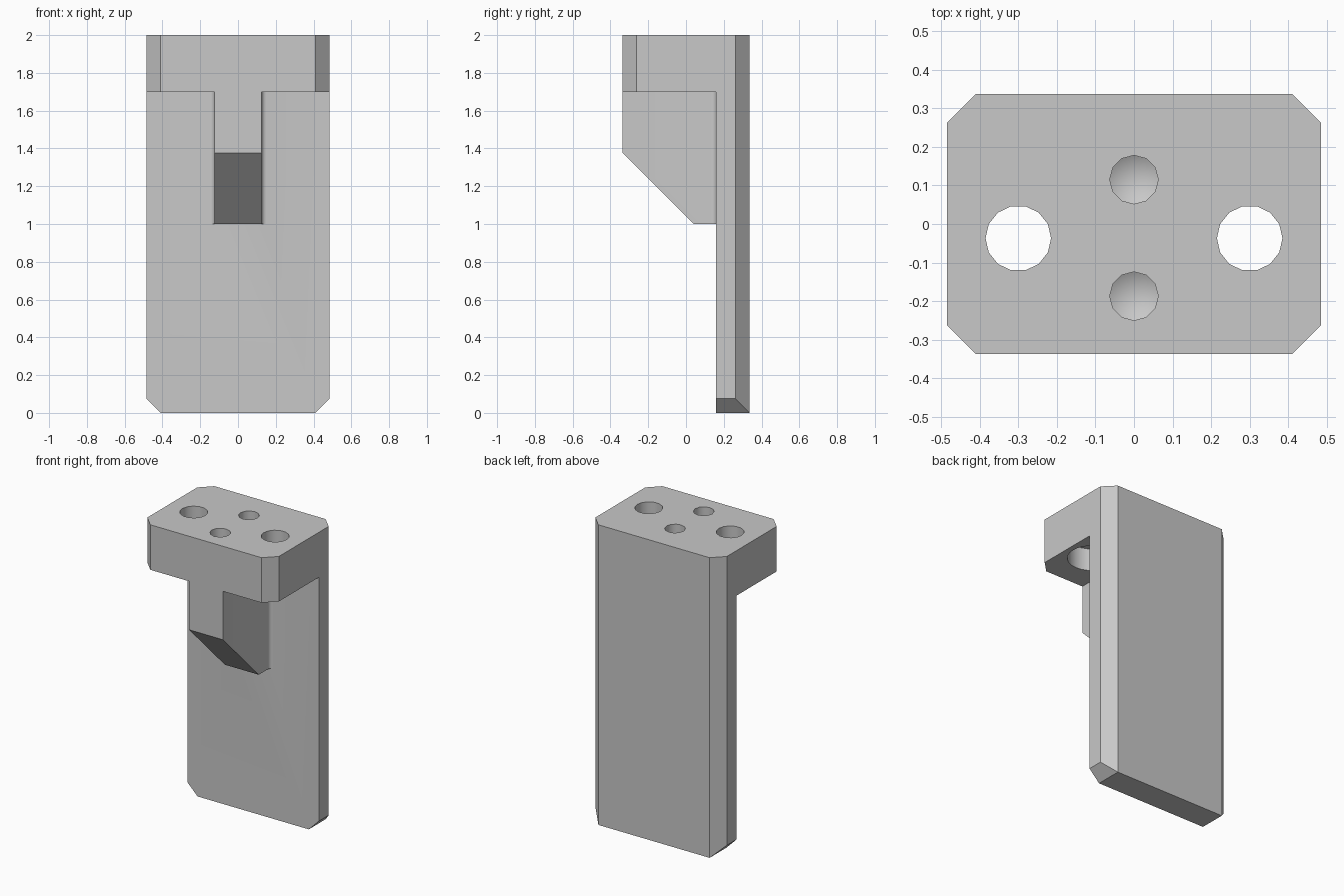
import bpy, bmesh, math
from mathutils import Vector

cube = bpy.data.objects.get("Cube")
if cube:
    bpy.data.objects.remove(cube, do_unlink=True)

HX, HY, C = 0.485, 0.337, 0.075      # half width, half depth, corner chamfer
PLATE_Y, HEAD_Z, RIB_Z = 0.16, 1.7, 1.0

grey = bpy.data.materials.new("plain grey")
grey.use_nodes = True
grey.diffuse_color = (0.58, 0.58, 0.58, 1)
grey.node_tree.nodes["Principled BSDF"].inputs["Base Color"].default_value = (0.58, 0.58, 0.58, 1)


def prism(name, outline, z0, z1, cuts=()):
    """Extrude a plan outline upwards, then slice it with (point, outward normal) planes."""
    bm = bmesh.new()
    face = bm.faces.new([bm.verts.new((x, y, z0)) for x, y in outline])
    top = bmesh.ops.extrude_face_region(bm, geom=[face])["geom"]
    bmesh.ops.translate(bm, vec=(0, 0, z1 - z0),
                        verts=[v for v in top if isinstance(v, bmesh.types.BMVert)])
    for point, normal in cuts:
        geom = bm.verts[:] + bm.edges[:] + bm.faces[:]
        bmesh.ops.bisect_plane(bm, geom=geom, plane_co=Vector(point),
                               plane_no=Vector(normal), clear_outer=True)
        bmesh.ops.holes_fill(bm, edges=[e for e in bm.edges if e.is_boundary], sides=0)
    bmesh.ops.recalc_face_normals(bm, faces=bm.faces[:])
    mesh = bpy.data.meshes.new(name)
    bm.to_mesh(mesh)
    bm.free()
    mesh.materials.append(grey)
    obj = bpy.data.objects.new(name, mesh)
    bpy.context.collection.objects.link(obj)
    return obj


def circle(x, y, r, sides):
    return [(x + r * math.cos(math.tau * i / sides), y + r * math.sin(math.tau * i / sides))
            for i in range(sides)]


def combine(target, other, operation):
    bpy.context.view_layer.objects.active = target
    mod = target.modifiers.new(operation.lower(), 'BOOLEAN')
    mod.operation, mod.solver, mod.object = operation, 'EXACT', other
    bpy.ops.object.modifier_apply(modifier=mod.name)
    bpy.data.objects.remove(other, do_unlink=True)


# Upright plate with chamfered back edges and bottom corners
back = [(HX, HY - C), (HX - C, HY), (C - HX, HY), (-HX, HY - C)]
plate = [(-HX, PLATE_Y), (HX, PLATE_Y)] + back
bracket = prism("bracket", plate, 0, 2,
                [((s * (HX - C), 0, 0), (s, 0, -1)) for s in (-1, 1)])

# Mounting head on top, chamfered on all four corners
head = prism("head", back + [(-x, -y) for x, y in back], HEAD_Z, 2)
combine(bracket, head, 'UNION')

# Sloped rib under the head, filleted into the plate
W, R = 0.125, 0.025
fillet = [(W + R - R * math.cos(a), PLATE_Y - R + R * math.sin(a))
          for a in (math.pi / 2 * i / 5 for i in range(6))]
side = [(W, -HY)] + fillet + [(W + R, PLATE_Y + 0.04)]
rib = prism("rib", side + [(-x, y) for x, y in reversed(side)], RIB_Z, HEAD_Z + 0.1,
            [((0, 0.04, RIB_Z), (0, -1, -1))])
combine(bracket, rib, 'UNION')

# Bolt holes with wide counterbores from below
for x in (-0.3, 0.3):
    for r, sides, z0, z1 in ((0.085, 14, 1.6, 2.1), (0.15, 24, 1.6, 1.85)):
        combine(bracket, prism("bore", circle(x, -0.037, r, sides), z0, z1), 'DIFFERENCE')

# Blind drilled holes with conical ends
for y in (-0.187, 0.115):
    drill = prism("drill", circle(0, y, 0.063, 12), 1.6, 2.1)
    bm = bmesh.new()
    bm.from_mesh(drill.data)
    bm.faces.ensure_lookup_table()
    end = min(bm.faces, key=lambda f: f.calc_center_median().z)
    tip = bmesh.ops.poke(bm, faces=[end])["verts"][0]
    tip.co.z -= 0.036
    bm.to_mesh(drill.data)
    bm.free()
    combine(bracket, drill, 'DIFFERENCE')

# Smooth bores and fillets, keep the flat faces crisp
bpy.ops.object.select_all(action='DESELECT')
bracket.select_set(True)
bpy.context.view_layer.objects.active = bracket
bpy.ops.object.shade_smooth_by_angle(angle=math.radians(35))
